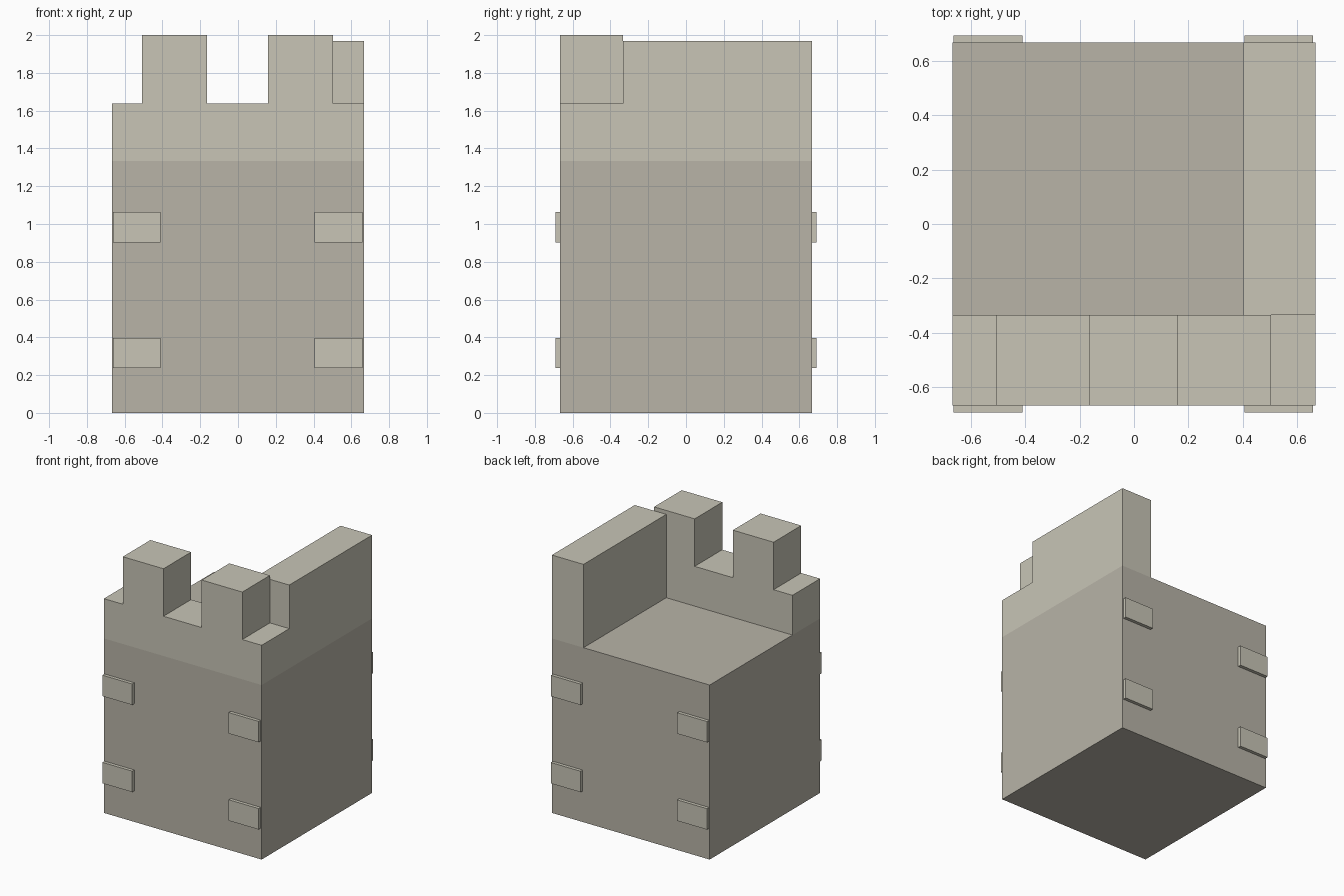
import bpy, bmesh

if "Cube" in bpy.data.objects:
    bpy.data.objects.remove(bpy.data.objects["Cube"])

H = 2 / 3          # half width of the tower block
TOP = 4 / 3        # height of the tower block


def material(name, color):
    mat = bpy.data.materials.new(name)
    mat.diffuse_color = color
    mat.use_nodes = True
    mat.node_tree.nodes["Principled BSDF"].inputs["Base Color"].default_value = mat.diffuse_color
    return mat


light_stone = material("light_stone", (0.58, 0.56, 0.47, 1))
dark_stone = material("dark_stone", (0.48, 0.455, 0.39, 1))


def extrude_profile(name, profile, y0, y1, mat):
    """Extrude an XZ outline from y0 to y1."""
    bm = bmesh.new()
    face = bm.faces.new([bm.verts.new((x, y0, z)) for x, z in profile])
    ext = bmesh.ops.extrude_face_region(bm, geom=[face])
    moved = [v for v in ext["geom"] if isinstance(v, bmesh.types.BMVert)]
    bmesh.ops.translate(bm, verts=moved, vec=(0, y1 - y0, 0))
    bmesh.ops.recalc_face_normals(bm, faces=bm.faces)
    mesh = bpy.data.meshes.new(name)
    bm.to_mesh(mesh)
    bm.free()
    mesh.materials.append(mat)
    obj = bpy.data.objects.new(name, mesh)
    bpy.context.collection.objects.link(obj)
    return obj


def box(name, x0, x1, y0, y1, z0, z1, mat):
    return extrude_profile(name, [(x0, z0), (x1, z0), (x1, z1), (x0, z1)], y0, y1, mat)


# Tower block
box("tower_block", -H, H, -H, H, 0, TOP, dark_stone)

# Front parapet with two merlons
outline = [(-H, TOP), (H, TOP), (H, 1.637)]
for left, right in ((0.16, 0.503), (-0.507, -0.163)):
    outline += [(right, 1.637), (right, 2), (left, 2), (left, 1.637)]
outline.append((-H, 1.637))
extrude_profile("front_parapet", outline, -H, -H / 2, light_stone)

# Tall plain wall along the right side
box("right_wall", 0.4, H, -H / 2, H, TOP, 1.97, light_stone)

# Raised bricks near the corners, front and back
for side, y0, y1 in (("front", -0.692, -0.64), ("back", 0.64, 0.692)):
    for x0, x1 in ((-0.662, -0.41), (0.406, 0.658)):
        for z0, z1 in ((0.237, 0.397), (0.903, 1.063)):
            box(side + "_brick", x0, x1, y0, y1, z0, z1, light_stone)
